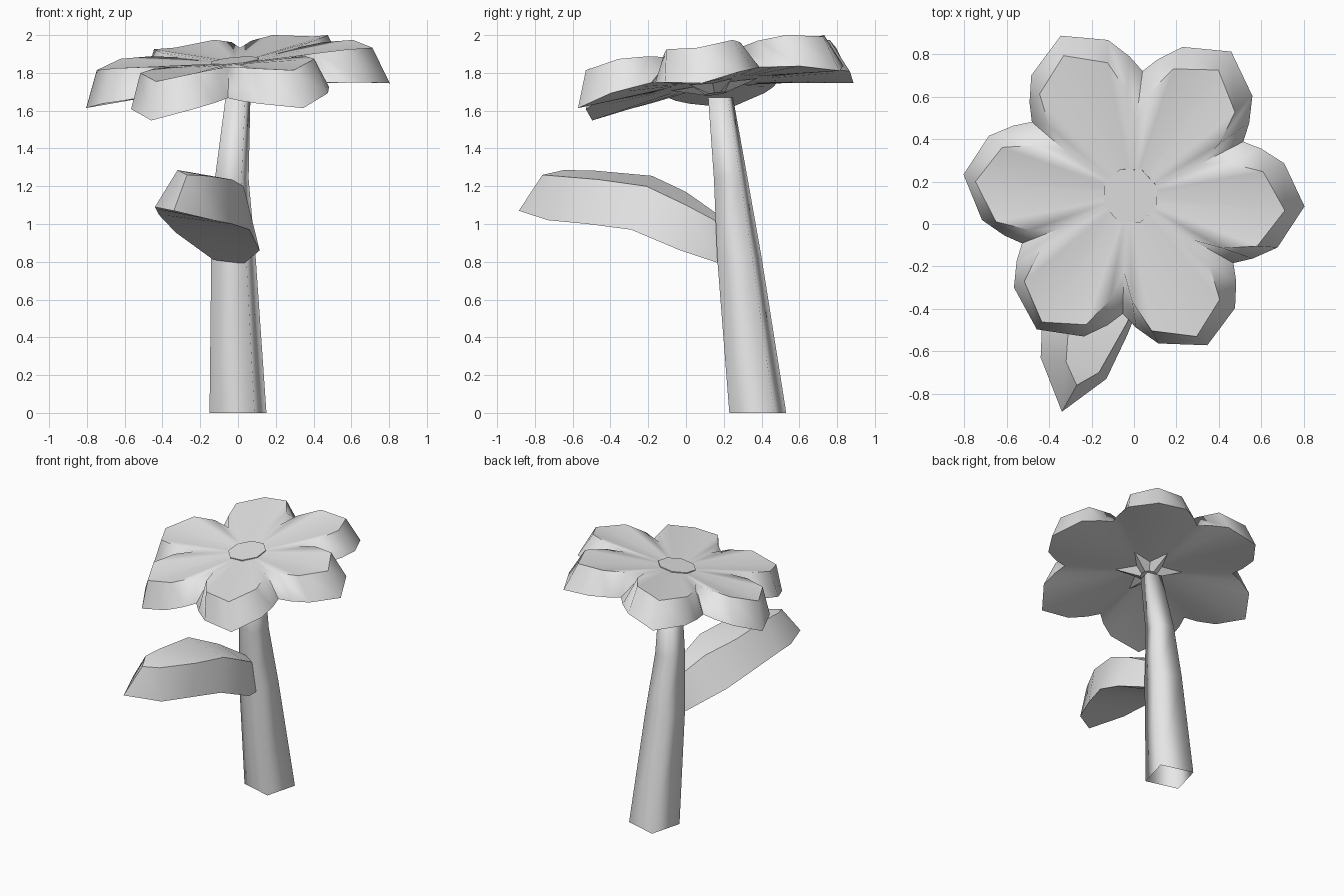
import bpy, bmesh, math
from mathutils import Vector, Matrix

old = bpy.data.objects.get("Cube")
if old:
    bpy.data.objects.remove(old, do_unlink=True)

# One plain grey for the whole plant
grey = bpy.data.materials.new("plain_grey")
grey.use_nodes = True
grey.diffuse_color = (0.8, 0.8, 0.8, 1)
grey.node_tree.nodes["Principled BSDF"].inputs["Base Color"].default_value = (0.8, 0.8, 0.8, 1)


def loft(name, rings, cap_start=False, cap_end=False, matrix=None, angle=30):
    """Skin a series of closed rings that have the same number of points."""
    bm = bmesh.new()
    loops = [[bm.verts.new(p) for p in ring] for ring in rings]
    for a, b in zip(loops, loops[1:]):
        for i in range(len(a)):
            j = (i + 1) % len(a)
            bm.faces.new((a[i], a[j], b[j], b[i]))
    if cap_start:
        bm.faces.new(list(reversed(loops[0])))
    if cap_end:
        bm.faces.new(loops[-1])
    bmesh.ops.remove_doubles(bm, verts=bm.verts, dist=0.0005)
    bmesh.ops.recalc_face_normals(bm, faces=bm.faces)
    mesh = bpy.data.meshes.new(name)
    bm.to_mesh(mesh)
    bm.free()
    mesh.materials.append(grey)
    obj = bpy.data.objects.new(name, mesh)
    bpy.context.collection.objects.link(obj)
    if matrix:
        obj.matrix_world = matrix
    bpy.ops.object.select_all(action="DESELECT")
    obj.select_set(True)
    bpy.context.view_layer.objects.active = obj
    bpy.ops.object.shade_smooth_by_angle(angle=math.radians(angle))
    return obj


def polar(radius, degrees, z):
    a = math.radians(degrees)
    return Vector((radius * math.cos(a), radius * math.sin(a), z))


def regular_ring(radius, sides, z, turn=0, centre=(0, 0)):
    offset = Vector((*centre, 0))
    return [offset + polar(radius, turn + 360 * i / sides, z) for i in range(sides)]


# The flower head leans towards the front and the model's right
lean = Vector((0, 0, 1)).rotation_difference(Vector((-0.094, -0.135, 1)))
head = Matrix.Translation((-0.018, 0.132, 1.872)) @ lean.to_matrix().to_4x4()

# Columns across one petal, from one valley up to the next
columns = (-30, -24, -16, 0, 16, 24)


def petal_ring(radii, heights):
    """Repeat a half petal profile (valley, side, shoulder, tip) six times."""
    ring = []
    for petal in range(6):
        for c, k in zip(columns, (0, 1, 2, 3, 2, 1)):
            ring.append(polar(radii[k], petal * 60 - 5 + c, heights[k]))
    return ring


# Petals: flat top, flared wall that is shallow in the valleys, hexagonal dish below
loft("petals", [
    petal_ring([0.1] * 4, [-0.015] * 4),
    petal_ring((0.36, 0.5, 0.645, 0.735), (0.01, 0.025, 0.028, 0.002)),
    petal_ring((0.58, 0.645, 0.73, 0.81), (-0.125, -0.137, -0.152, -0.195)),
    petal_ring((0.32, 0.3, 0.285, 0.277), [-0.136] * 4),
    petal_ring([0.05] * 4, [-0.13] * 4),
], True, True, head, 62)

# Flower centre
loft("flower_centre", [regular_ring(0.13, 8, -0.06, 20), regular_ring(0.135, 8, -0.006, 20)],
     True, True, head)

# Star shaped calyx between stem and petals
star = [polar(0.23 if i % 2 else 0.1, i * 30 - 5, -0.136) for i in range(12)]
loft("calyx", [regular_ring(0.06, 12, -0.185, -5), star], True, True, head)

# Curved, tapering four sided stem, open at the foot
loft("stem", [
    regular_ring(0.174, 4, 0, 30, (0, 0.38)),
    regular_ring(0.136, 4, 0.82, 30, (-0.024, 0.283)),
    regular_ring(0.103, 4, 1.24, 30, (-0.033, 0.237)),
    regular_ring(0.076, 4, 1.67, 30, (0, 0.183)),
], False, True, angle=100)

# Leaf: edge paths from the stem out to the tip
top_right = [(0, 0.17, 1.01), (0.05, 0, 1.10), (0.03, -0.21, 1.20),
             (-0.03, -0.46, 1.235), (-0.165, -0.70, 1.255), (-0.27, -0.76, 1.26)]
low_right = [(0.03, 0.18, 0.79), (0.115, -0.03, 0.86), (0.06, -0.29, 0.97),
             (-0.03, -0.52, 1.0), (-0.13, -0.73, 1.02), (-0.34, -0.885, 1.07)]
top_left = [(-0.06, 0.17, 1.05), (-0.16, 0, 1.17), (-0.29, -0.18, 1.255),
            (-0.31, -0.5, 1.284), (-0.32, -0.65, 1.285), top_right[-1]]
low_left = [(-0.13, 0.18, 0.81), (-0.33, -0.02, 0.955), (-0.42, -0.25, 1.05),
            (-0.435, -0.50, 1.08), (-0.44, -0.63, 1.09), low_right[-1]]
loft("leaf", list(zip(top_right, top_left, low_left, low_right)), True, False, angle=50)
